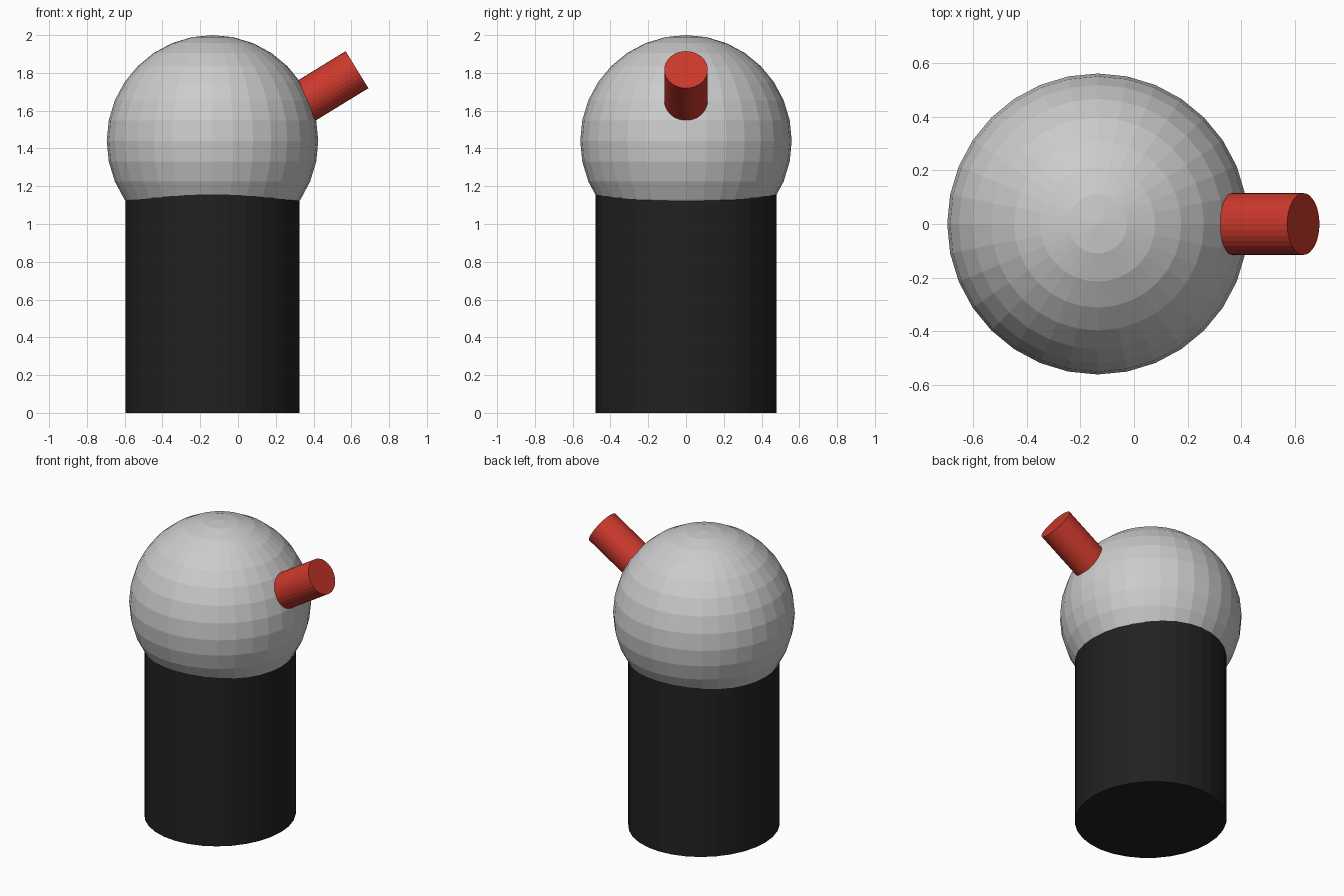
import bpy
from math import radians, sin, cos

if "Cube" in bpy.data.objects:
    bpy.data.objects.remove(bpy.data.objects["Cube"])


def colour(obj, name, rgb):
    mat = bpy.data.materials.new(name)
    mat.diffuse_color = (*rgb, 1)
    mat.use_nodes = True
    mat.node_tree.nodes["Principled BSDF"].inputs["Base Color"].default_value = mat.diffuse_color
    obj.data.materials.append(mat)


CX = -0.135  # shared axis of head and body

# Slightly oval body, its top hidden inside the head
BODY_TOP = 1.3
bpy.ops.mesh.primitive_cylinder_add(vertices=32, radius=1, depth=BODY_TOP,
                                    location=(CX, 0, BODY_TOP / 2))
body = bpy.context.object
body.name = "body"
body.scale = (0.46, 0.48, 1)
colour(body, "black", (0.015, 0.015, 0.015))

# Round faceted head
bpy.ops.mesh.primitive_uv_sphere_add(segments=32, ring_count=16, radius=0.56,
                                     location=(CX, 0, 1.44))
head = bpy.context.object
head.name = "head"

# Tilted red eyepiece, placed from its outer end back into the head
TILT = radians(31.5)
LENGTH = 0.42
bpy.ops.mesh.primitive_cylinder_add(
    vertices=32, radius=0.115, depth=LENGTH,
    location=(0.63 - cos(TILT) * LENGTH / 2, 0, 1.817 - sin(TILT) * LENGTH / 2),
    rotation=(0, radians(90) - TILT, 0))
eyepiece = bpy.context.object
eyepiece.name = "eyepiece"
colour(eyepiece, "red", (0.6, 0.04, 0.025))
